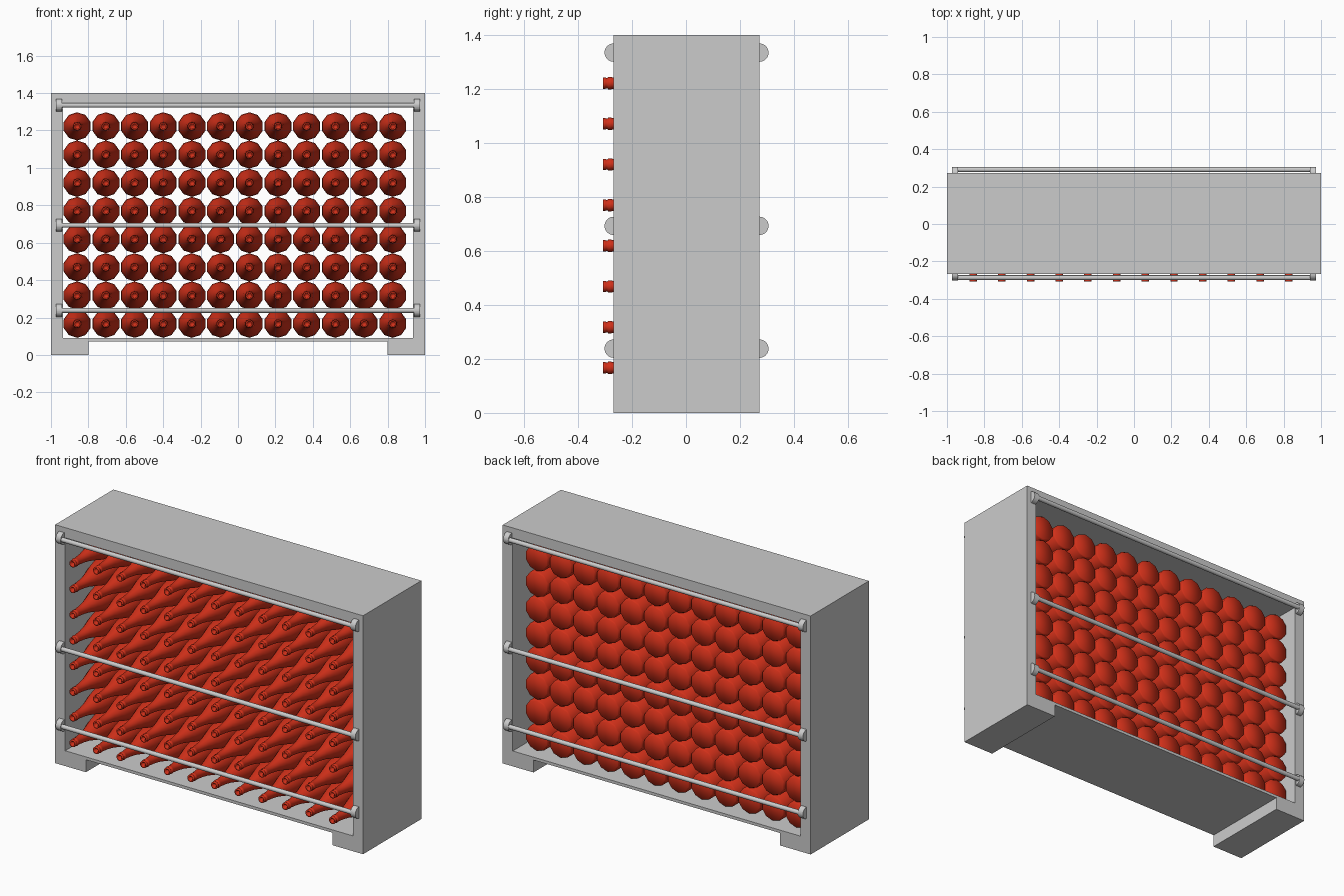
import bpy, bmesh
from math import sin, cos, pi

if "Cube" in bpy.data.objects:
    bpy.data.objects.remove(bpy.data.objects["Cube"])

Y_FRONT, Y_BACK = -0.268, 0.272


def finish(name, bm, smooth=False, mat=None):
    bmesh.ops.recalc_face_normals(bm, faces=bm.faces)
    me = bpy.data.meshes.new(name)
    bm.to_mesh(me)
    bm.free()
    for p in me.polygons:
        p.use_smooth = smooth
    if mat:
        me.materials.append(mat)
    return me


def place(name, me, loc=(0, 0, 0)):
    ob = bpy.data.objects.new(name, me)
    ob.location = loc
    bpy.context.collection.objects.link(ob)
    return ob


def extrude_x(pts, x0, x1, name):
    """Prism from a (y, z) outline, running along x."""
    bm = bmesh.new()
    a = [bm.verts.new((x0, y, z)) for y, z in pts]
    b = [bm.verts.new((x1, y, z)) for y, z in pts]
    n = len(pts)
    bm.faces.new(a)
    bm.faces.new(b)
    sides = [bm.faces.new((a[i], a[(i + 1) % n], b[(i + 1) % n], b[i])) for i in range(n)]
    return finish(name, bm)


# Open case with two feet: filled grid cells extruded through the depth
xs = [-1, -0.935, -0.8, 0.8, 0.935, 1]
zs = [0, 0.073, 0.09, 1.34, 1.4]
bm = bmesh.new()
grid = [[bm.verts.new((x, Y_FRONT, z)) for z in zs] for x in xs]
for i in range(len(xs) - 1):
    for k in range(len(zs) - 1):
        opening = 0 < i < 4 and k == 2
        under = i == 2 and k == 0
        if not (opening or under):
            bm.faces.new((grid[i][k], grid[i + 1][k], grid[i + 1][k + 1], grid[i][k + 1]))
ext = bmesh.ops.extrude_face_region(bm, geom=bm.faces[:], use_keep_orig=True)
moved = [g for g in ext["geom"] if isinstance(g, bmesh.types.BMVert)]
bmesh.ops.translate(bm, verts=moved, vec=(0, Y_BACK - Y_FRONT, 0))
place("case", finish("case", bm))

# Rails with half-round end brackets, three on each open side
R = 0.034
bar = extrude_x([(0.013 * cos(2 * pi * i / 16), 0.013 * sin(2 * pi * i / 16)) for i in range(16)],
                -0.945, 0.945, "rail")
for p in bar.polygons:
    p.use_smooth = len(p.vertices) == 4
for side, y, s in (("front", Y_FRONT, -1), ("back", Y_BACK, 1)):
    arc = [(s * R * sin(pi * i / 16), R * cos(pi * i / 16)) for i in range(17)]
    bracket = extrude_x(arc, -0.0165, 0.0165, side + "_bracket")
    for z in (1.335, 0.693, 0.238):
        place(side + "_rail", bar, (0, y + s * 0.019, z))
        for x in (-0.957, 0.957):
            place(side + "_rail_bracket", bracket, (x, y, z))

# Bottle: ten-sided lathe along y, from base to mouth
red = bpy.data.materials.new("red_glass")
red.diffuse_color = (0.65, 0.03, 0.01, 1)
red.use_nodes = True
red.node_tree.nodes["Principled BSDF"].inputs["Base Color"].default_value = red.diffuse_color
profile = [(0.070, 0.206), (0.0755, 0.198), (0.0755, 0.0), (0.072, -0.04), (0.062, -0.085),
           (0.046, -0.135), (0.033, -0.18), (0.026, -0.22), (0.021, -0.272), (0.023, -0.277),
           (0.023, -0.288), (0.019, -0.291), (0.019, -0.295), (0.021, -0.298), (0.021, -0.308),
           (0.013, -0.308), (0.012, -0.285)]
N = 10
bm = bmesh.new()
rings = [[bm.verts.new((r * cos(pi / 2 + 2 * pi * i / N), y, r * sin(pi / 2 + 2 * pi * i / N)))
          for i in range(N)] for r, y in profile]
for a, b in zip(rings, rings[1:]):
    for i in range(N):
        j = (i + 1) % N
        bm.faces.new((a[i], a[j], b[j], b[i]))
bm.faces.new(rings[0])
bm.faces.new(rings[-1])
bottle = finish("bottle", bm, True, red)

# Stack of 12 by 8 bottles
for row in range(8):
    for col in range(12):
        place("bottle", bottle, (-0.86 + col * 0.1534, 0, 0.167 + row * 0.1507))
